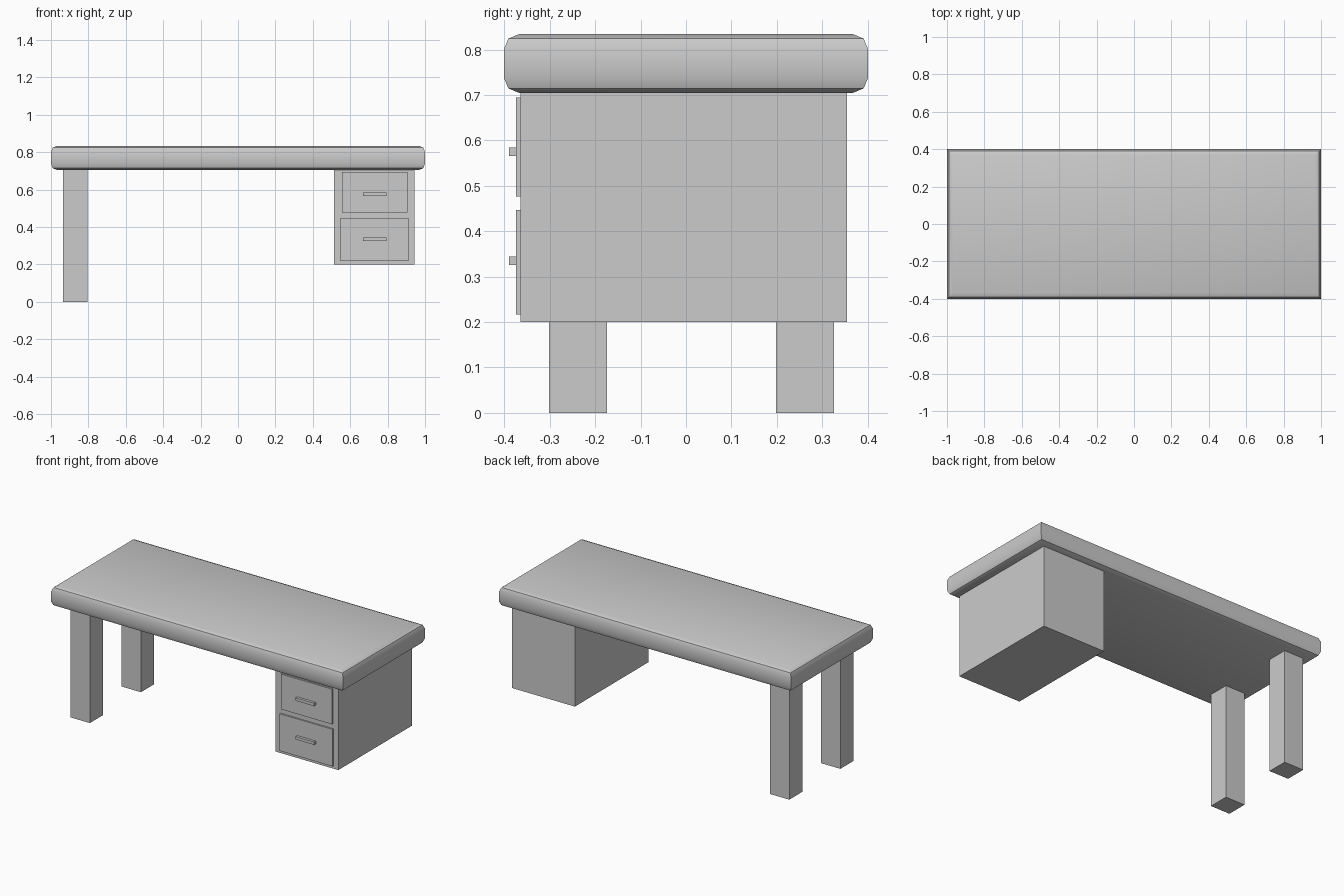
import bpy
import bmesh

if "Cube" in bpy.data.objects:
    bpy.data.objects.remove(bpy.data.objects["Cube"])


def box(name, x, y, z):
    """Axis-aligned box from (min, max) ranges."""
    bm = bmesh.new()
    bmesh.ops.create_cube(bm, size=1)
    for v in bm.verts:
        v.co = [r[0] if c < 0 else r[1] for c, r in zip(v.co, (x, y, z))]
    mesh = bpy.data.meshes.new(name)
    bm.to_mesh(mesh)
    bm.free()
    obj = bpy.data.objects.new(name, mesh)
    bpy.context.collection.objects.link(obj)
    return obj


# Tabletop: rounded along the upper and lower rims, square vertical corners
top = box("tabletop", (-1, 1), (-0.401, 0.401), (0.705, 0.834))
bm = bmesh.new()
bm.from_mesh(top.data)
rims = [e for e in bm.edges if abs(e.verts[0].co.z - e.verts[1].co.z) < 1e-4]
bmesh.ops.bevel(bm, geom=rims, offset=0.033, segments=2, profile=0.5,
                affect='EDGES')
bm.to_mesh(top.data)
bm.free()
bpy.context.view_layer.objects.active = top
top.select_set(True)
bpy.ops.object.shade_smooth_by_angle()

# Two square legs on the left
for name, y in (("front_leg", (-0.302, -0.174)), ("back_leg", (0.198, 0.326))):
    box(name, (-0.936, -0.804), y, (0, 0.705))

# Hanging drawer cabinet on the right
box("drawer_cabinet", (0.513, 0.943), (-0.365, 0.355), (0.2, 0.705))

# Drawer fronts with bar handles
for level, x, z, handle_z in (
        ("upper", (0.556, 0.906), (0.477, 0.695), 0.575),
        ("lower", (0.547, 0.911), (0.217, 0.447), 0.335)):
    box(level + "_drawer_front", x, (-0.374, -0.365), z)
    box(level + "_drawer_handle", (0.668, 0.795), (-0.39, -0.374),
        (handle_z - 0.009, handle_z + 0.009))
